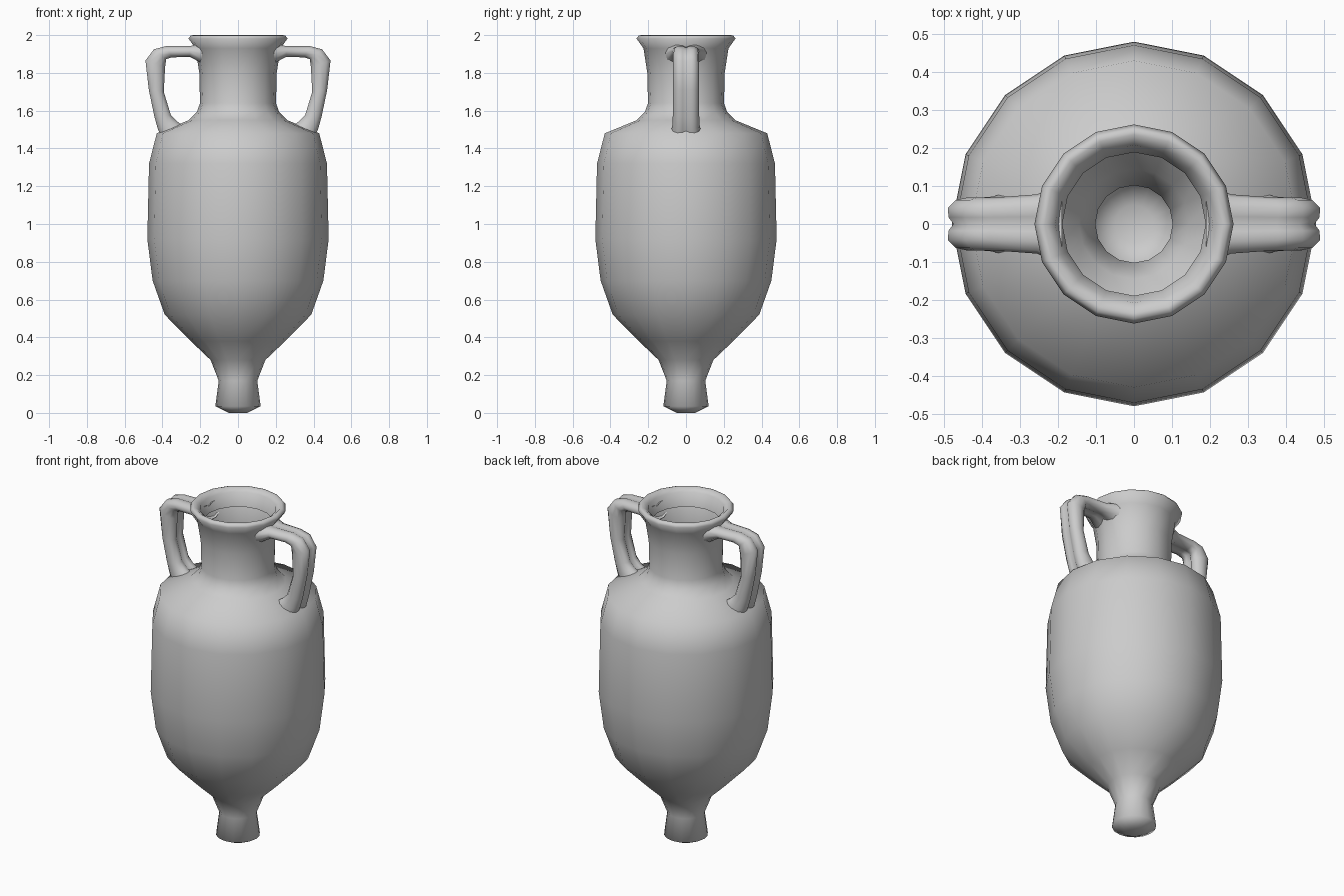
import bpy, bmesh, math

if "Cube" in bpy.data.objects:
    bpy.data.objects.remove(bpy.data.objects["Cube"])

SIDES = 16


def finish(name, bm):
    bmesh.ops.recalc_face_normals(bm, faces=bm.faces)
    mesh = bpy.data.meshes.new(name)
    bm.to_mesh(mesh)
    bm.free()
    for p in mesh.polygons:
        p.use_smooth = True
    obj = bpy.data.objects.new(name, mesh)
    bpy.context.collection.objects.link(obj)
    return obj


def loft(bm, rings):
    """Join rings of points with quads and return the vertex rings."""
    loops = [[bm.verts.new(p) for p in ring] for ring in rings]
    for a, b in zip(loops, loops[1:]):
        n = len(a)
        for i in range(n):
            j = (i + 1) % n
            bm.faces.new((a[i], a[j], b[j], b[i]))
    return loops


# Jar body: one turned wall, from foot to rolled lip
profile = [(0.05, 0.0), (0.12, 0.035), (0.102, 0.17), (0.145, 0.28),
           (0.25, 0.38), (0.388, 0.52), (0.452, 0.70), (0.48, 0.92),
           (0.471, 1.32), (0.43, 1.48), (0.26, 1.55), (0.217, 1.595),
           (0.201, 1.64), (0.205, 1.80), (0.225, 1.93), (0.262, 1.982),
           (0.25, 1.998), (0.235, 2.0), (0.208, 1.98), (0.189, 1.90)]
bm = bmesh.new()
rings = [[(r * math.cos(2 * math.pi * i / SIDES),
           r * math.sin(2 * math.pi * i / SIDES), z) for i in range(SIDES)]
         for r, z in profile]
loops = loft(bm, rings)
bm.faces.new(loops[0])
finish("jar_body", bm)

# Handle cross-section: two rounded lobes with a groove between (width, thickness)
half = [(0.0, 0.72), (0.25, 0.97), (0.6, 1.0), (0.9, 0.6),
        (1.0, 0.0), (0.9, -0.6), (0.6, -1.0), (0.25, -0.97), (0.0, -0.72)]
section = half + [(-u, v) for u, v in half[-2:0:-1]]

# Handle stations: outer x, z, inner x, z, half width
stations = [(0.19, 1.955, 0.19, 1.85, 0.11), (0.255, 1.942, 0.255, 1.885, 0.078),
            (0.38, 1.942, 0.35, 1.882, 0.07), (0.445, 1.925, 0.38, 1.873, 0.07),
            (0.49, 1.865, 0.386, 1.83, 0.07), (0.472, 1.71, 0.393, 1.70, 0.07),
            (0.443, 1.57, 0.355, 1.575, 0.07), (0.425, 1.505, 0.325, 1.545, 0.072),
            (0.405, 1.46, 0.275, 1.51, 0.08)]


def handle(name, side):
    bm = bmesh.new()
    rings = []
    for ox, oz, ix, iz, w in stations:
        cx, cz = (ox + ix) / 2, (oz + iz) / 2
        dx, dz = (ox - ix) / 2, (oz - iz) / 2
        rings.append([(side * (cx + dx * v), u * w, cz + dz * v)
                      for u, v in section])
    loft(bm, rings)
    finish(name, bm)


handle("right_handle", 1)
handle("left_handle", -1)
